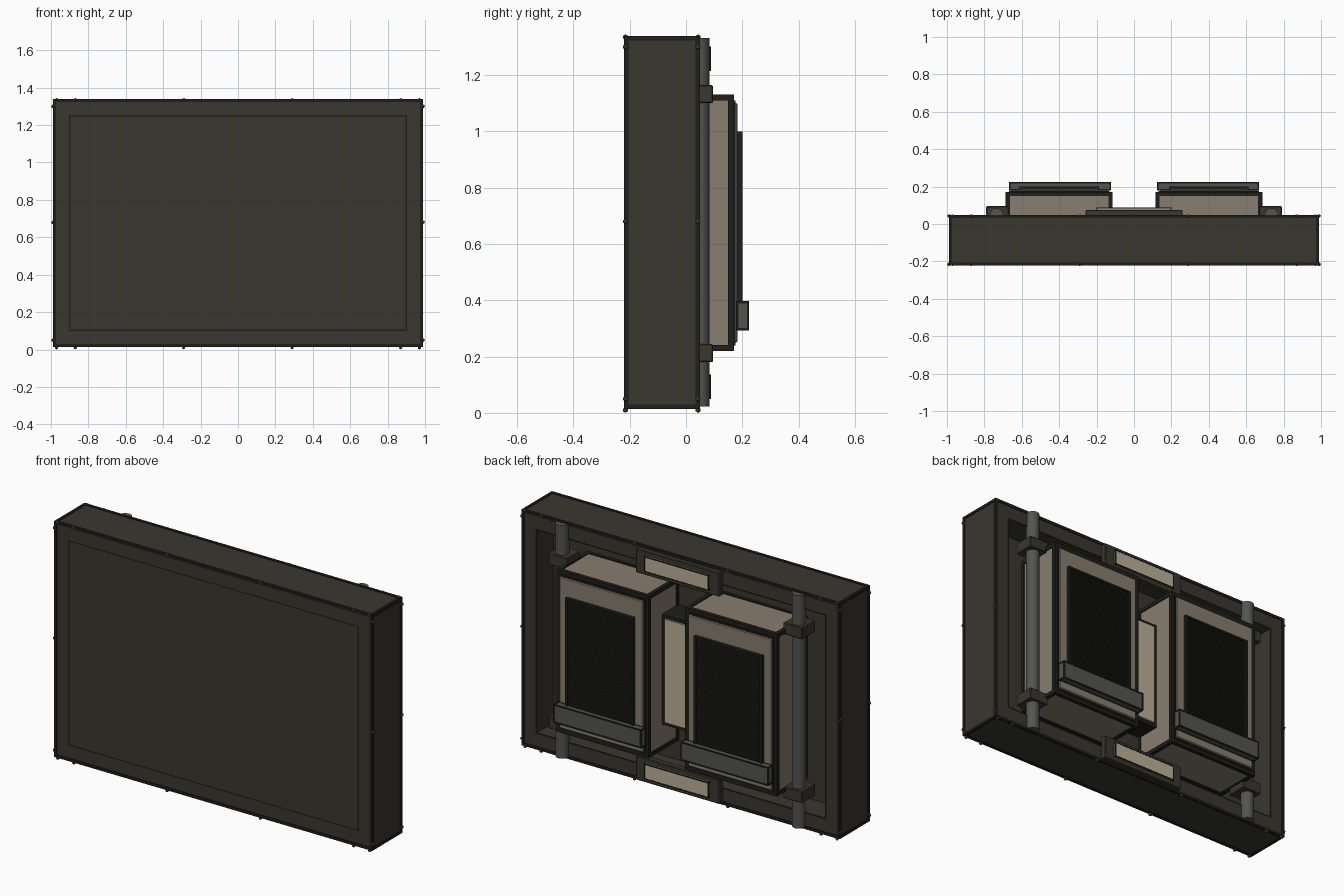
import bpy, bmesh
from mathutils import Matrix, Vector

cube = bpy.data.objects.get("Cube")
if cube:
    bpy.data.objects.remove(cube, do_unlink=True)


def material(name, rgb):
    m = bpy.data.materials.new(name)
    m.use_nodes = True
    m.diffuse_color = (*rgb, 1)
    m.node_tree.nodes["Principled BSDF"].inputs["Base Color"].default_value = (*rgb, 1)
    return m


CASE = material("dark olive casing", (0.040, 0.038, 0.028))
TRIM = material("near black trim", (0.013, 0.013, 0.010))
BEIGE = material("warm beige panel", (0.245, 0.205, 0.157))
CREAM = material("pale cream plate", (0.50, 0.44, 0.31))
STEEL = material("grey steel", (0.088, 0.091, 0.082))


def finish(name, bm, *mats):
    bmesh.ops.recalc_face_normals(bm, faces=bm.faces)
    mesh = bpy.data.meshes.new(name)
    bm.to_mesh(mesh)
    bm.free()
    for m in mats:
        mesh.materials.append(m)
    ob = bpy.data.objects.new(name, mesh)
    bpy.context.collection.objects.link(ob)
    return ob


def add_box(bm, lo, hi):
    lo, hi = Vector(lo), Vector(hi)
    mat = Matrix.Translation((lo + hi) / 2) @ Matrix.Diagonal((*(hi - lo), 1))
    bmesh.ops.create_cube(bm, size=1, matrix=mat)


def box(name, lo, hi, mat, bevel=0):
    bm = bmesh.new()
    add_box(bm, lo, hi)
    if bevel:
        bmesh.ops.bevel(bm, geom=bm.edges[:], offset=bevel, segments=1, affect='EDGES')
    return finish(name, bm, mat)


def edge_trim(name, lo, hi, w, out):
    """Square strips along all twelve edges of a box, standing slightly proud."""
    bm = bmesh.new()
    lo = [v - out for v in lo]
    hi = [v + out for v in hi]
    for axis in range(3):
        a, b = [k for k in range(3) if k != axis]
        for ea in (0, 1):
            for eb in (0, 1):
                p, q = lo[:], hi[:]
                for k, end in ((a, ea), (b, eb)):
                    if end:
                        p[k] = hi[k] - w
                    else:
                        q[k] = lo[k] + w
                add_box(bm, p, q)
    return finish(name, bm, TRIM)


def mirrored(x0, x1, side):
    return sorted((x0 * side, x1 * side))


# Main casing: scored frame on the front, deep recess in the back
lo, hi = (-0.985, -0.217, 0.018), (0.985, 0.045, 1.335)
bm = bmesh.new()
add_box(bm, lo, hi)
bm.normal_update()
front = min(bm.faces, key=lambda f: f.calc_center_median().y)
back = max(bm.faces, key=lambda f: f.calc_center_median().y)
bmesh.ops.inset_region(bm, faces=[front], thickness=0.115)
groove = bmesh.ops.inset_region(bm, faces=[front], thickness=0.011)["faces"]
for f in groove:
    f.material_index = 1
bmesh.ops.inset_region(bm, faces=[back], thickness=0.115)
lip = bmesh.ops.inset_region(bm, faces=[back], thickness=0.012)["faces"]
for f in lip:
    f.material_index = 1
floor = bmesh.ops.extrude_discrete_faces(bm, faces=[back])["faces"][0]
bmesh.ops.translate(bm, verts=floor.verts[:], vec=(0, -0.145, 0))
finish("casing", bm, CASE, TRIM)
edge_trim("casing_trim", lo, hi, 0.016, 0.004)

# Rivets along the casing edges
bm = bmesh.new()
spots = []
for y in (-0.215, 0.043):
    for z in (0.010, 1.335):
        spots += [(x, y, z) for x in (-0.97, -0.87, -0.29, 0.29, 0.87, 0.97)]
    for x in (-0.99, 0.99):
        spots += [(x, y, z) for z in (0.05, 0.68, 1.30)]
for p in spots:
    bmesh.ops.create_icosphere(bm, subdivisions=1, radius=0.01, matrix=Matrix.Translation(p))
finish("casing_rivets", bm, STEEL)

# Plaques on the upper and lower back rails, and between the two units
for name, z0, z1, y in (("upper", 1.19, 1.325, 0.075), ("lower", 0.025, 0.16, 0.075)):
    box(name + "_plaque_base", (-0.26, 0.04, z0), (0.26, y, z1), CASE, 0.004)
    box(name + "_plaque", (-0.20, y, z0 + 0.025), (0.20, y + 0.012, z1 - 0.025), CREAM)
    edge_trim(name + "_plaque_rim", (-0.20, y - 0.005, z0 + 0.025),
              (0.20, y + 0.012, z1 - 0.025), 0.006, 0.001)
box("centre_plaque_base", (-0.125, -0.10, 0.36), (0.125, 0.04, 0.98), TRIM)
box("centre_plaque", (-0.10, 0.04, 0.38), (0.10, 0.05, 0.96), CREAM)

for side, tag in ((1, "left"), (-1, "right")):
    # Ventilated unit with dark corner strips
    a, b = mirrored(0.12, 0.68, side)
    ulo, uhi = (a, -0.10, 0.225), (b, 0.165, 1.125)
    box(tag + "_unit", ulo, uhi, BEIGE)
    edge_trim(tag + "_unit_trim", ulo, uhi, 0.022, 0.006)
    a, b = mirrored(0.14, 0.66, side)
    box(tag + "_unit_cover_rim", (a - 0.008, 0.16, 0.24), (b + 0.008, 0.176, 1.11), TRIM)
    box(tag + "_unit_cover", (a, 0.16, 0.25), (b, 0.183, 1.10), BEIGE, 0.004)

    # Grille: backing, surround and slats
    a, b = mirrored(0.195, 0.605, side)
    box(tag + "_grille_back", (a, 0.18, 0.38), (b, 0.188, 1.0), CASE)
    bm = bmesh.new()
    for x in (a, b):
        add_box(bm, (x - 0.007, 0.18, 0.38), (x + 0.007, 0.2, 1.0))
    add_box(bm, (a, 0.18, 0.988), (b, 0.2, 1.0))
    for i in range(38):
        z = 0.39 + i * 0.0158
        add_box(bm, (a, 0.185, z), (b, 0.194, z + 0.009))
    finish(tag + "_grille_slats", bm, TRIM)

    # Handle bar across the grille foot
    a, b = mirrored(0.125, 0.665, side)
    hlo, hhi = (a, 0.18, 0.295), (b, 0.222, 0.395)
    box(tag + "_handle_bar", hlo, hhi, STEEL)
    edge_trim(tag + "_handle_trim", hlo, hhi, 0.008, 0.002)

    # Upright pipe and its clamps
    bm = bmesh.new()
    bmesh.ops.create_cone(bm, cap_ends=True, segments=16, radius1=0.036, radius2=0.036,
                          depth=1.31, matrix=Matrix.Translation((0.735 * side, 0.048, 0.677)))
    pipe = finish(tag + "_pipe", bm, STEEL)
    for f in pipe.data.polygons:
        f.use_smooth = len(f.vertices) == 4
    a, b = mirrored(0.67, 0.79, side)
    for z, level in ((0.18, "lower"), (1.10, "upper")):
        box(f"{tag}_{level}_clamp", (a, -0.02, z), (b, 0.096, z + 0.065), CASE, 0.004)
